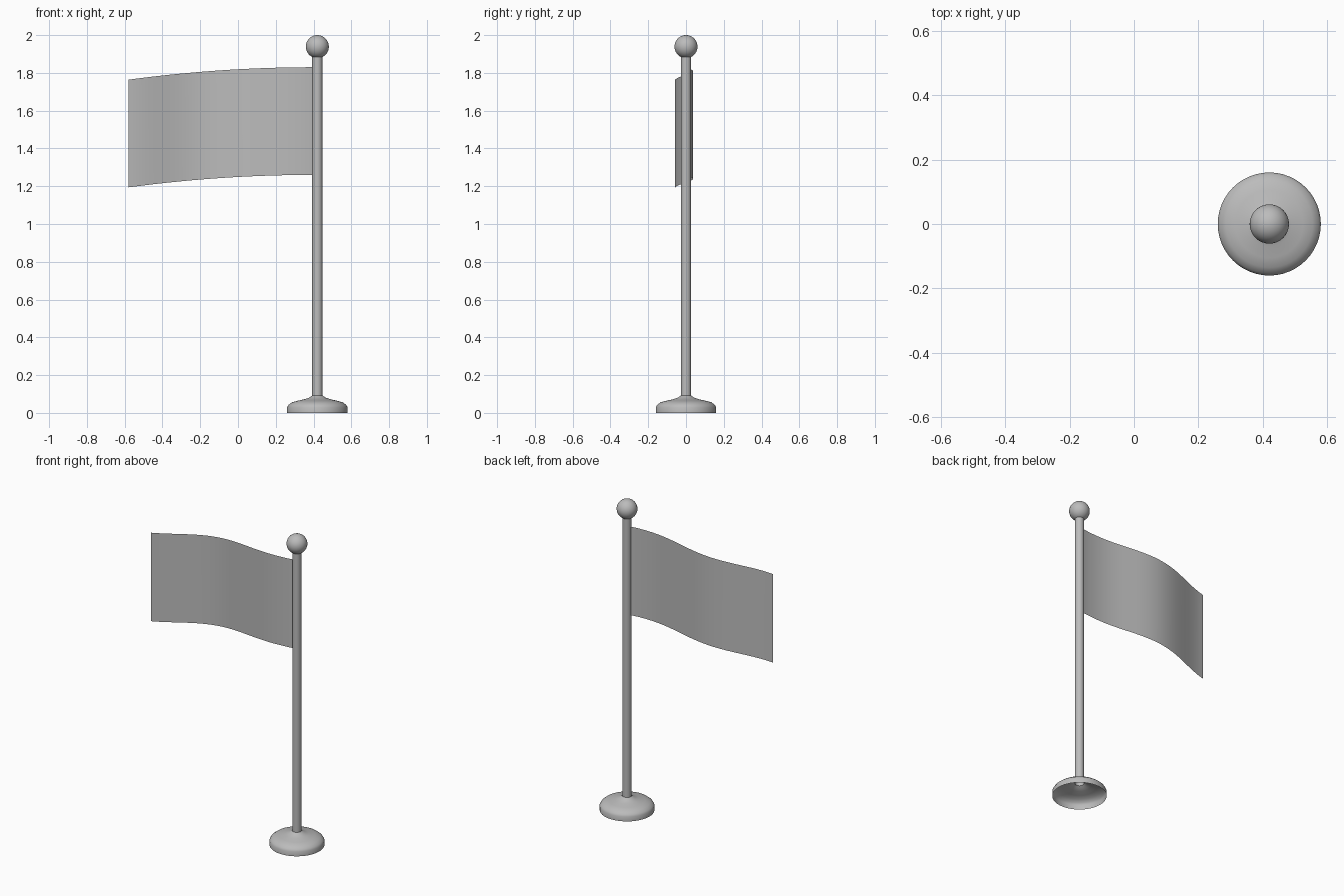
import bpy, bmesh, math
from mathutils import Matrix

cube = bpy.data.objects.get("Cube")
if cube:
    bpy.data.objects.remove(cube, do_unlink=True)

POLE_X = 0.42
POLE_R = 0.027

grey = bpy.data.materials.new("plain_grey")
grey.use_nodes = True
colour = (0.5, 0.5, 0.5, 1)
grey.diffuse_color = colour
grey.node_tree.nodes["Principled BSDF"].inputs["Base Color"].default_value = colour


def add_part(name, bm, angle=40):
    mesh = bpy.data.meshes.new(name)
    bm.to_mesh(mesh)
    bm.free()
    obj = bpy.data.objects.new(name, mesh)
    bpy.context.collection.objects.link(obj)
    mesh.materials.append(grey)
    bpy.ops.object.select_all(action='DESELECT')
    obj.select_set(True)
    bpy.context.view_layer.objects.active = obj
    bpy.ops.object.shade_smooth_by_angle(angle=math.radians(angle))
    return obj


def lathe(name, profile, steps=48):
    """Spin a (radius, height) profile around the pole axis."""
    bm = bmesh.new()
    verts = [bm.verts.new((POLE_X + r, 0, z)) for r, z in profile]
    edges = [bm.edges.new(pair) for pair in zip(verts, verts[1:])]
    bmesh.ops.spin(bm, geom=verts + edges, cent=(POLE_X, 0, 0), axis=(0, 0, 1),
                   angle=math.tau, steps=steps)
    bmesh.ops.remove_doubles(bm, verts=bm.verts, dist=1e-5)
    bmesh.ops.recalc_face_normals(bm, faces=bm.faces)
    return add_part(name, bm)


# Hollow foot, open underneath
lathe("base", [(0.16, 0), (0.16, 0.03), (0.153, 0.042), (0.135, 0.056),
               (0.105, 0.064), (0.07, 0.072), (0.045, 0.08), (POLE_R, 0.092)])

# Straight pole
lathe("pole", [(POLE_R, 0.085), (POLE_R, 1.9)], 32)

# Ball on top
bm = bmesh.new()
bmesh.ops.create_uvsphere(bm, u_segments=32, v_segments=20, radius=0.061,
                          matrix=Matrix.Translation((POLE_X, 0, 1.939)))
add_part("finial_ball", bm)

# Waving sheet: ripple grows and the cloth droops away from the pole
bm = bmesh.new()
COLUMNS = 32
columns = []
for i in range(COLUMNS + 1):
    t = i / COLUMNS
    x = 0.4 - 0.98 * t
    y = 0.058 * t ** 0.7 * math.sin(math.tau * (t - 0.28))
    top = 1.83 - 0.066 * t * t
    columns.append([bm.verts.new((x, y, top - drop)) for drop in (0, 0.57)])
for a, b in zip(columns, columns[1:]):
    bm.faces.new((a[0], b[0], b[1], a[1]))
add_part("flag_cloth", bm)
